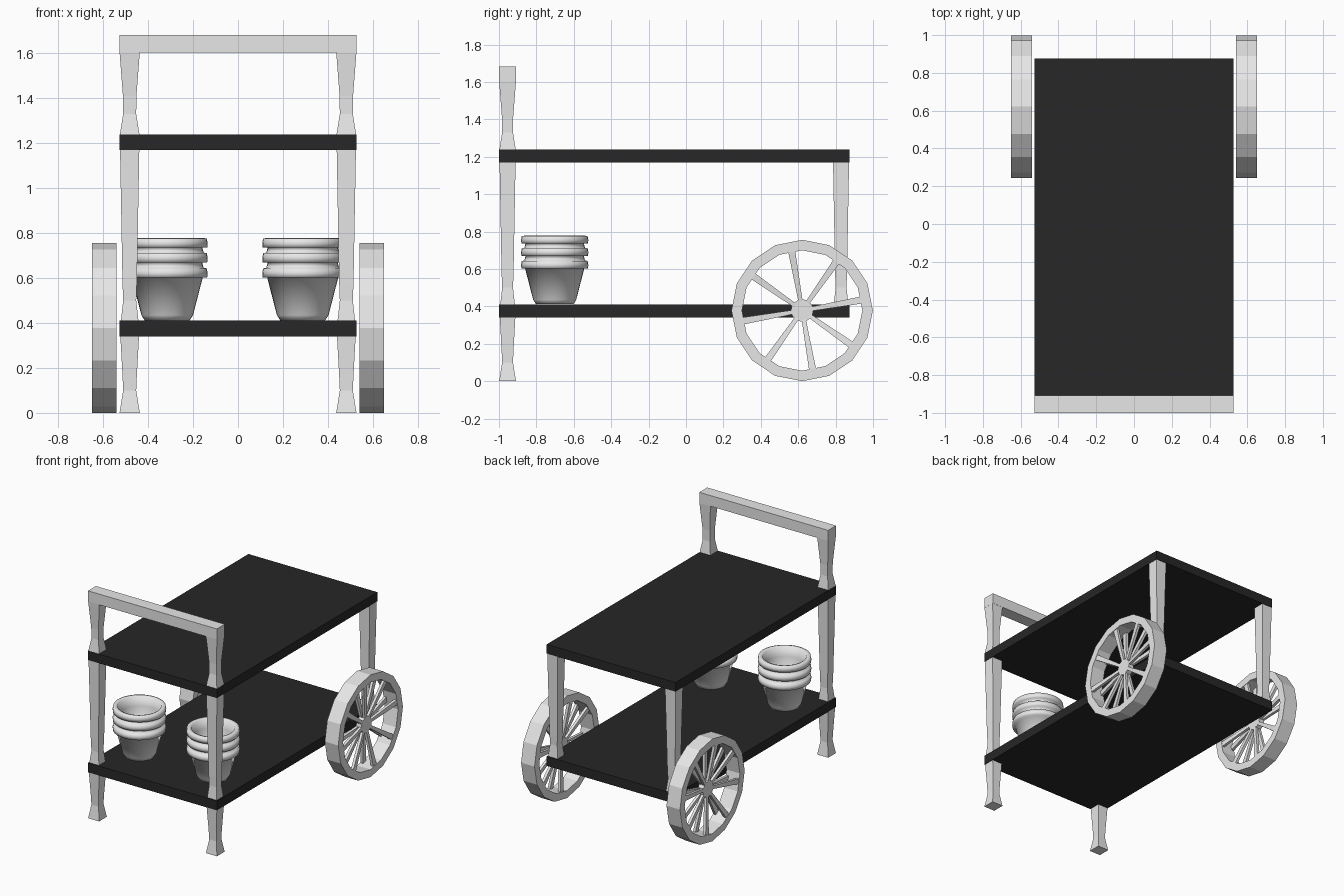
import bpy, bmesh
from math import cos, sin, pi, radians
from mathutils import Vector, Matrix

if "Cube" in bpy.data.objects:
    bpy.data.objects.remove(bpy.data.objects["Cube"], do_unlink=True)


def material(name, value):
    m = bpy.data.materials.new(name)
    m.use_nodes = True
    col = (value, value, value, 1)
    m.diffuse_color = col
    m.node_tree.nodes["Principled BSDF"].inputs["Base Color"].default_value = col
    return m


LIGHT = material("light grey", 0.8)
DARK = material("charcoal", 0.02)


def finish(name, bm, mat, smooth=False):
    bmesh.ops.recalc_face_normals(bm, faces=bm.faces)
    mesh = bpy.data.meshes.new(name)
    bm.to_mesh(mesh)
    bm.free()
    mesh.materials.append(mat)
    for p in mesh.polygons:
        p.use_smooth = smooth
    obj = bpy.data.objects.new(name, mesh)
    bpy.context.collection.objects.link(obj)
    return obj


def loft(bm, rings, cap=True, closed=False):
    """Skin a list of equal-length point rings."""
    vs = [[bm.verts.new(p) for p in r] for r in rings]
    n = len(vs[0])
    pairs = list(zip(vs, vs[1:])) + ([(vs[-1], vs[0])] if closed else [])
    for a, b in pairs:
        for i in range(n):
            j = (i + 1) % n
            bm.faces.new((a[i], a[j], b[j], b[i]))
    if cap:
        bm.faces.new(vs[0][::-1])
        bm.faces.new(vs[-1])


def lathe(bm, profile, sides, **kw):
    loft(bm, [[(r * cos(2 * pi * i / sides), r * sin(2 * pi * i / sides), z)
               for i in range(sides)] for r, z in profile], **kw)


def box(name, lo, hi, mat):
    bm = bmesh.new()
    loft(bm, [[(lo[0], lo[1], z), (hi[0], lo[1], z), (hi[0], hi[1], z), (lo[0], hi[1], z)]
              for z in (lo[2], hi[2])])
    return finish(name, bm, mat)


# Shelves and push handle
W = 0.527
box("lower_shelf", (-W, -1, 0.34), (W, 0.875, 0.41), DARK)
box("upper_shelf", (-W, -1, 1.17), (W, 0.875, 1.238), DARK)
box("handle_bar", (-W, -1, 1.603), (W, -0.908, 1.682), LIGHT)

# Square legs, pinched near the bottom of each section: (height, half width)
WIDE, SLIM = 0.045, 0.029
lower = [(0, WIDE), (0.1, SLIM), (0.17, SLIM + 0.003), (0.35, WIDE - 0.003)]
middle = [(0.4, WIDE - 0.005), (0.5, SLIM), (0.58, SLIM + 0.003), (1.18, WIDE - 0.002)]
upper = [(1.23, WIDE), (1.33, SLIM), (1.41, SLIM + 0.001), (1.605, WIDE)]


def leg(name, x, y, profile):
    bm = bmesh.new()
    loft(bm, [[(x + sx * h, y + sy * h, z)
               for sx, sy in ((-1, -1), (1, -1), (1, 1), (-1, 1))] for z, h in profile])
    finish(name, bm, LIGHT)


for side, s in (("left", 1), ("right", -1)):
    leg(side + "_front_leg", s * 0.482, -0.954, lower + middle + upper)
    leg(side + "_back_leg", s * 0.482, 0.829, middle)


# Spoked wheels: spokes splay from the hub to both edges of the rim
def wheel(name, x):
    bm = bmesh.new()
    half = 0.055
    lathe(bm, [(0.378, -half), (0.378, half), (0.322, half), (0.322, -half)],
          16, cap=False, closed=True)
    lathe(bm, [(0.06, -0.022), (0.06, 0.022)], 16)
    for k in range(8):
        a = radians(10 + 45 * k)
        out, side = Vector((cos(a), sin(a), 0)), Vector((-sin(a), cos(a), 0))
        for layer in (-1, 1):
            rings = []
            for r, w, z in ((0.04, 0.011, 0.011), (0.325, 0.019, 0.043)):
                c = out * r + Vector((0, 0, layer * z))
                rings.append([c + side * (w * u) + Vector((0, 0, 0.01 * v))
                              for u, v in ((-1, -1), (1, -1), (1, 1), (-1, 1))])
            loft(bm, rings)
    # Lay the axle along x: local x, y, z become world y, z, x
    turn = Matrix(((0, 0, 1), (1, 0, 0), (0, 1, 0)))
    bmesh.ops.transform(bm, matrix=turn.to_4x4(), verts=bm.verts)
    finish(name, bm, LIGHT).location = (x, 0.621, 0.378)


wheel("left_wheel", 0.595)
wheel("right_wheel", -0.595)

# Stacked pots: tapered body, three rims and an open inside
pot = [(0.1, 0.412), (0.115, 0.435), (0.158, 0.602)]
for z in (0.602, 0.67, 0.735):
    pot += [(0.178, z), (0.18, z + 0.02), (0.176, z + 0.041), (0.162, z + 0.043)]
    if z < 0.7:
        pot += [(0.156, z + 0.067)]
pot += [(0.146, 0.774), (0.134, 0.71), (0.11, 0.565), (0.09, 0.555)]
for name, x in (("left_pots", 0.288), ("right_pots", -0.315)):
    bm = bmesh.new()
    lathe(bm, pot, 32)
    finish(name, bm, LIGHT, smooth=True).location = (x, -0.702, 0)
